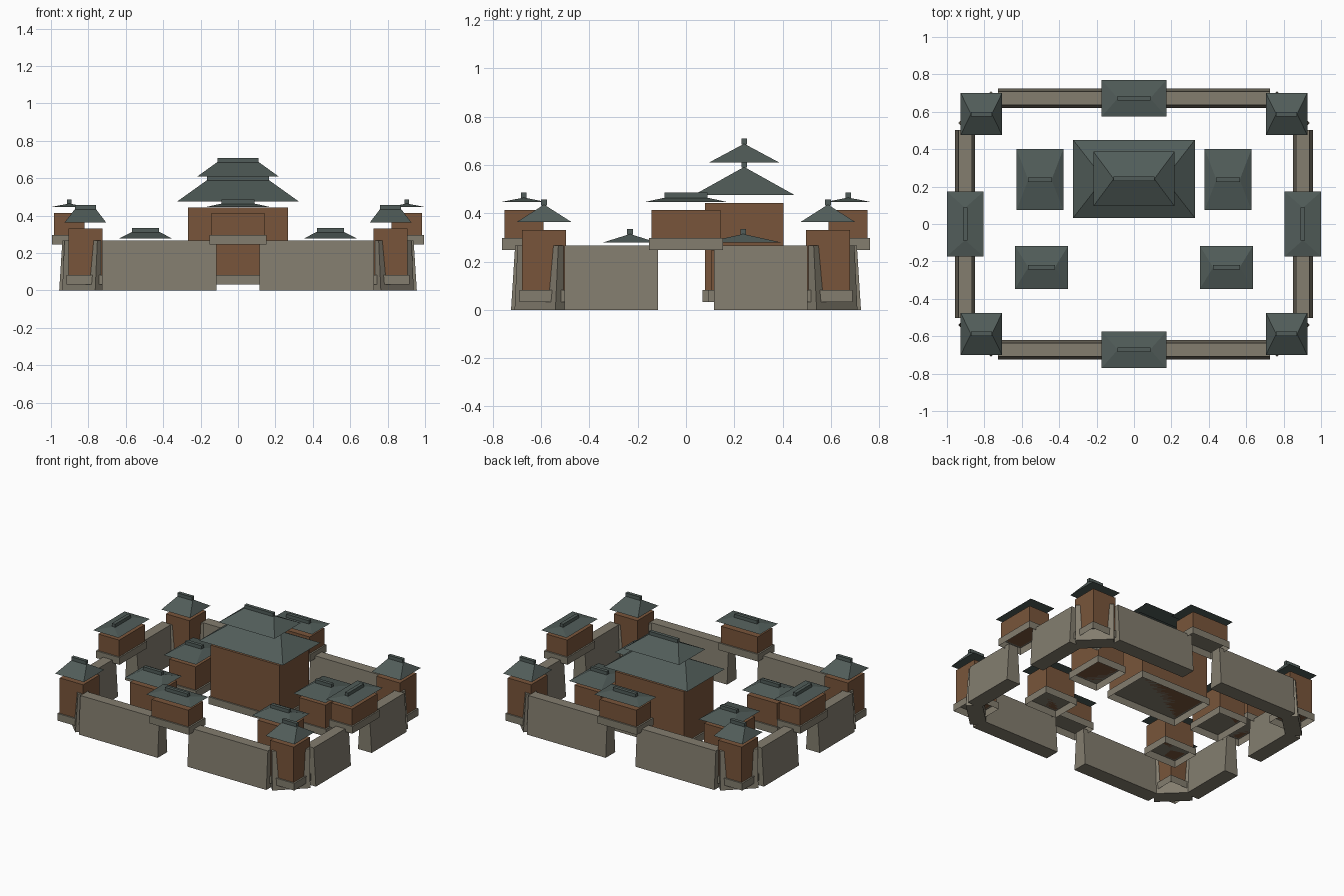
import bpy, bmesh, math
from mathutils import Matrix, Vector

if "Cube" in bpy.data.objects:
    bpy.data.objects.remove(bpy.data.objects["Cube"])


def material(name, rgb):
    m = bpy.data.materials.new(name)
    m.diffuse_color = (*rgb, 1.0)
    m.use_nodes = True
    m.node_tree.nodes["Principled BSDF"].inputs["Base Color"].default_value = m.diffuse_color
    return m


STONE = material("warm grey stone", (0.228, 0.206, 0.158))
WOOD = material("brown timber", (0.19, 0.091, 0.043))
TILE = material("slate green tile", (0.082, 0.108, 0.100))


def block(name, mat, centre, z0, z1, low, high=None, turn=0.0, open_bottom=False):
    """Four-sided block tapering from half-size `low` to half-size `high`."""
    high = high or low
    bm = bmesh.new()
    rings = []
    for z, (hx, hy) in ((z0, low), (z1, high)):
        rings.append([bm.verts.new((sx * hx, sy * hy, z))
                      for sx, sy in ((-1, -1), (1, -1), (1, 1), (-1, 1))])
    a, b = rings
    for i in range(4):
        j = (i + 1) % 4
        bm.faces.new((a[i], a[j], b[j], b[i]))
    bm.faces.new(b)
    if not open_bottom:
        bm.faces.new(a[::-1])
    # a zero-width top collapses into a ridge line
    bmesh.ops.remove_doubles(bm, verts=bm.verts[:], dist=1e-5)
    place = Matrix.Translation(Vector((*centre, 0))) @ Matrix.Rotation(turn, 4, 'Z')
    bm.transform(place)
    mesh = bpy.data.meshes.new(name)
    bm.to_mesh(mesh)
    bm.free()
    mesh.materials.append(mat)
    ob = bpy.data.objects.new(name, mesh)
    bpy.context.collection.objects.link(ob)
    return ob


def roof(name, centre, half, eave, peak, turn=0.0):
    """Hipped roof with a ridge beam along half of its width."""
    block(name + "_roof", TILE, centre, eave, peak, half, (half[0] * 0.5, 0.0), turn)
    block(name + "_ridge", TILE, centre, peak - 0.003, peak + 0.021,
          (half[0] * 0.51, 0.012), turn=turn)


def building(name, centre, body, eaves, z0, top, peak, turn=0.0):
    """Stone plinth, timber body and a roof held just above it."""
    plinth = (body[0] + 0.011, body[1] + 0.010)
    block(name + "_plinth", STONE, centre, z0, z0 + 0.05, plinth,
          turn=turn, open_bottom=True)
    block(name + "_body", WOOD, centre, z0 + 0.05, top, body, turn=turn)
    roof(name, centre, eaves, top + 0.033, peak, turn)


WX, WY = 0.903, 0.672            # wall centre lines
EX, EY, GAP = 0.727, 0.503, 0.115  # wall ends and gate half-opening
H, BASE, TOP = 0.267, 0.053, 0.036
Q = math.pi / 2


def wall(name, p, q):
    """Battered wall between two points."""
    p, q = Vector(p), Vector(q)
    d = q - p
    n = d.length / 2
    block(name, STONE, (p + q) / 2, 0, H, (n, BASE), (n, TOP), math.atan2(d.y, d.x))


# Perimeter walls, cut corners and corner towers
for sx, side in ((-1, "left"), (1, "right")):
    for sy, end in ((-1, "front"), (1, "back")):
        tag = f"{end}_{side}"
        wall(f"{tag}_long_wall", (sx * GAP, sy * WY), (sx * EX, sy * WY))
        wall(f"{tag}_side_wall", (sx * WX, sy * GAP), (sx * WX, sy * EY))
        wall(f"{tag}_corner_wall", (sx * WX, sy * EY), (sx * EX, sy * WY))
        building(f"{tag}_tower", (sx * 0.816, sy * 0.588), (0.091, 0.091),
                 (0.111, 0.113), 0.033, 0.331, 0.436)

# Gatehouses over the four openings
for name, c, turn in (("front_gate", (0, -WY), 0), ("back_gate", (0, WY), 0),
                      ("left_gate", (-WX, 0), Q), ("right_gate", (WX, 0), Q)):
    building(name, c, (0.142, 0.081), (0.173, 0.098), 0.247, 0.413, 0.465, turn)

# Courtyard halls
for sx, side in ((-1, "left"), (1, "right")):
    building(f"{side}_back_hall", (sx * 0.503, 0.237), (0.103, 0.134),
             (0.125, 0.163), 0.032, 0.245, 0.314)
    building(f"{side}_front_hall", (sx * 0.494, -0.232), (0.116, 0.094),
             (0.142, 0.115), 0.032, 0.245, 0.314)

# Main hall with a second, smaller roof above
building("main_hall", (0, 0.241), (0.267, 0.163), (0.325, 0.208), 0.032, 0.443, 0.592)
roof("main_hall_upper", (0, 0.241), (0.217, 0.146), 0.61, 0.688)
